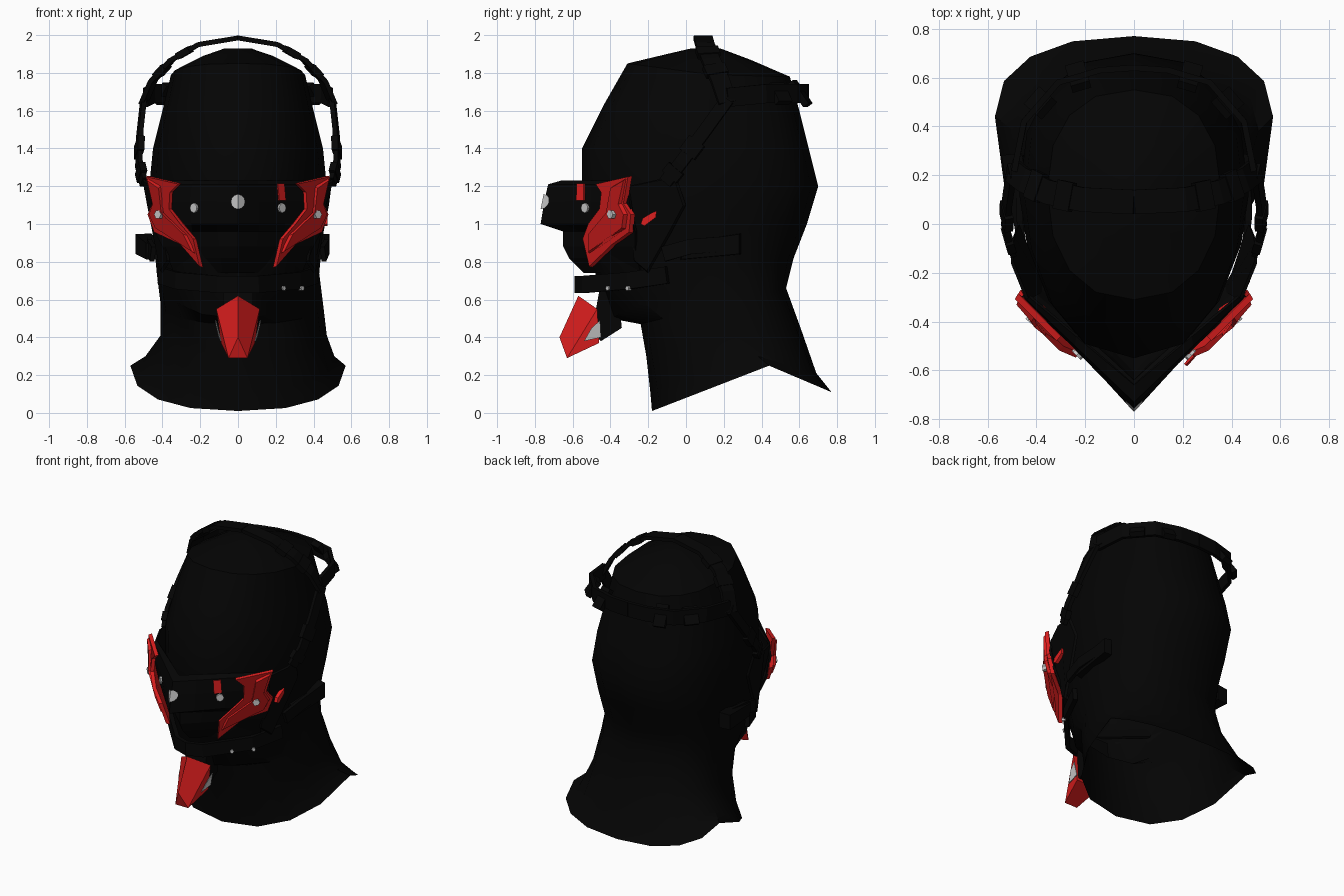
import bpy, bmesh, math
from mathutils import Vector

cube = bpy.data.objects.get("Cube")
if cube:
    bpy.data.objects.remove(cube, do_unlink=True)


def material(name, rgb):
    m = bpy.data.materials.new(name)
    m.use_nodes = True
    m.diffuse_color = (*rgb, 1)
    m.node_tree.nodes["Principled BSDF"].inputs["Base Color"].default_value = (*rgb, 1)
    return m


CLOTH = material("black cloth", (0.0012, 0.0012, 0.0012))
GEAR = material("black rubber", (0.0015, 0.0015, 0.0015))
RED = material("red armour", (0.72, 0.013, 0.013))
GREY = material("light grey metal", (0.6, 0.6, 0.6))


def build(name, verts, faces, mat):
    me = bpy.data.meshes.new(name)
    bm = bmesh.new()
    vs = [bm.verts.new(v) for v in verts]
    for f in faces:
        bm.faces.new([vs[i] for i in f])
    bmesh.ops.recalc_face_normals(bm, faces=bm.faces[:])
    bm.to_mesh(me)
    bm.free()
    me.materials.append(mat)
    ob = bpy.data.objects.new(name, me)
    bpy.context.scene.collection.objects.link(ob)
    return ob


def loft(name, rings, mat, caps=(True, True)):
    n = len(rings[0])
    faces = [(r * n + i, r * n + (i + 1) % n, (r + 1) * n + (i + 1) % n, (r + 1) * n + i)
             for r in range(len(rings) - 1) for i in range(n)]
    if caps[0]:
        faces.append(tuple(range(n)))
    if caps[1]:
        faces.append(tuple(range((len(rings) - 1) * n, len(rings) * n)))
    return build(name, [v for r in rings for v in r], faces, mat)


def plate(name, pts, push, mat, inset=1.0):
    """Polygon pushed along a vector; inset shrinks the outer face for a bevel."""
    pts = [Vector(p) for p in pts]
    c = sum(pts, Vector()) / len(pts)
    return loft(name, [pts, [c + (p - c) * inset + Vector(push) for p in pts]], mat)


def disc(name, pos, axis, r, depth, mat, sides=8):
    q = Vector(axis).to_track_quat('Z', 'Y')
    ring = [Vector(pos) + q @ Vector((r * math.cos(t * math.tau / sides),
            r * math.sin(t * math.tau / sides), 0)) for t in range(sides)]
    return plate(name, ring, Vector(axis).normalized() * depth, mat)


def strap(name, path, width, thick, mat, centre=(0, 0.1, 1.3), flat=False):
    """Flat band along a path, facing away from the head centre."""
    path = [Vector(p) for p in path]
    rings = []
    for i, p in enumerate(path):
        t = (path[min(i + 1, len(path) - 1)] - path[max(i - 1, 0)]).normalized()
        out = p - Vector(centre)
        if flat:
            out.z = 0
        out = (out - t * out.dot(t)).normalized()
        side = t.cross(out) * width / 2
        out *= thick / 2
        rings.append([p - side - out, p + side - out, p + side + out, p - side + out])
    return loft(name, rings, mat)


# Hood: x centre, y front, y widest, y back, half width, z front, z side, z back, face sharpness
hood_rows = [
    (0, -0.18, 0.44, 0.77, 0.57, 0.01, 0.25, 0.11, 0.85),
    (0.01, -0.19, 0.38, 0.69, 0.50, 0.12, 0.30, 0.21, 0.85),
    (0.03, -0.21, 0.25, 0.61, 0.44, 0.30, 0.41, 0.44, 0.85),
    (0.02, -0.24, 0.20, 0.53, 0.43, 0.47, 0.58, 0.66, 0.9),
    (0, -0.40, 0.12, 0.57, 0.43, 0.50, 0.74, 0.82, 1.2),
    (0, -0.50, 0.12, 0.64, 0.45, 0.80, 0.95, 1.00, 1.25),
    (0, -0.55, 0.12, 0.70, 0.47, 1.10, 1.20, 1.20, 1.25),
    (0, -0.55, 0.12, 0.65, 0.45, 1.40, 1.40, 1.40, 1.15),
    (0, -0.43, 0.12, 0.60, 0.40, 1.64, 1.60, 1.60, 1.0),
    (0, -0.31, 0.14, 0.55, 0.355, 1.85, 1.79, 1.78, 0.9),
    (0, -0.10, 0.14, 0.34, 0.20, 1.90, 1.88, 1.87, 0.85),
    (0, 0.03, 0.11, 0.18, 0.07, 1.93, 1.93, 1.93, 0.85)]


def hood_ring(xc, yf, yw, yb, hw, zf, zs, zb, sharp, n=16):
    ring = []
    for i in range(n):
        a = math.tau * i / n
        s, c = math.sin(a), math.cos(a)
        k = abs(c) ** (0.85 if c > 0 else sharp)
        x = xc + hw * math.copysign(abs(s) ** 0.85, s)
        y = yw + k * ((yb - yw) if c > 0 else (yf - yw))
        z = zs + k * ((zb if c > 0 else zf) - zs)
        ring.append(Vector((x, y, z)))
    return ring


hood = loft("hood", [hood_ring(*r) for r in hood_rows], CLOTH, (False, True))
bpy.context.view_layer.objects.active = hood
hood.select_set(True)
bpy.ops.object.shade_smooth_by_angle(angle=math.radians(35))
hood.select_set(False)

# Mask shell: z, ridge y, side x, side y
mask_rows = [(1.23, -0.66, 0.43, -0.30), (1.21, -0.73, 0.44, -0.31), (1.12, -0.75, 0.46, -0.30),
             (1.0, -0.77, 0.45, -0.28), (0.96, -0.65, 0.44, -0.27),
             (0.88, -0.65, 0.40, -0.27), (0.82, -0.62, 0.37, -0.26), (0.74, -0.54, 0.34, -0.24)]
cols = [-1, -0.55, -0.25, 0, 0.25, 0.55, 1]
mask_verts = [(f * sx, yc + (sy - yc) * abs(f), z) for z, yc, sx, sy in mask_rows for f in cols]
w = len(cols)
mask = build("mask_shell", mask_verts,
             [(r * w + i, r * w + i + 1, (r + 1) * w + i + 1, (r + 1) * w + i)
              for r in range(len(mask_rows) - 1) for i in range(w - 1)], GEAR)
mask.modifiers.new("thickness", 'SOLIDIFY').thickness = 0.015

# Jaw guard and chin filter
strap("jaw_guard", [(-0.41, -0.10, 0.73), (-0.32, -0.30, 0.70), (-0.10, -0.54, 0.68), (0, -0.575, 0.68),
                    (0.10, -0.54, 0.68), (0.32, -0.30, 0.70), (0.41, -0.10, 0.73)],
      0.09, 0.03, GEAR, (0, 0, 0.7), True)
plate("chin_block", [(-0.08, y, z) for y, z in
                     ((-0.46, 0.64), (-0.36, 0.66), (-0.34, 0.45), (-0.45, 0.38), (-0.50, 0.42))],
      (0.16, 0, 0), GEAR)
chin = [(0, -0.57, 0.62), (0, -0.67, 0.40)]
for s in (1, -1):
    chin += [(s * 0.115, -0.47, 0.55), (s * 0.05, -0.63, 0.29), (s * 0.09, -0.46, 0.37)]
build("chin_armour", chin, [(0, 1, 3, 2), (0, 1, 6, 5), (1, 3, 6), (2, 3, 4), (5, 6, 7),
                            (0, 2, 5), (2, 4, 7, 5), (3, 4, 7, 6)], RED)

# Cheek armour outline and the raised panel on it
outline = [(0.475, -0.285, 1.255), (0.30, -0.46, 1.215), (0.345, -0.43, 1.17), (0.35, -0.44, 1.08),
           (0.29, -0.50, 1.0), (0.22, -0.53, 0.92), (0.185, -0.495, 0.77), (0.29, -0.37, 0.89),
           (0.43, -0.28, 0.955), (0.465, -0.27, 1.05), (0.44, -0.31, 1.11)]
raised = [(0.475, -0.31, 1.245), (0.41, -0.385, 1.2), (0.395, -0.41, 1.06), (0.27, -0.51, 0.94),
          (0.22, -0.51, 0.84), (0.30, -0.40, 0.91), (0.43, -0.32, 0.975), (0.465, -0.31, 1.05),
          (0.445, -0.34, 1.11)]

for s, side in ((1, "left"), (-1, "right")):
    def mirror(pts):
        return [(s * x, y, z) for x, y, z in pts]

    plate(side + "_cheek_plate", mirror(outline), (s * 0.016, -0.02, 0), RED, 0.98)
    plate(side + "_cheek_ridge", mirror(raised), (s * 0.013, -0.016, 0), RED, 0.93)
    disc(side + "_cheek_bolt", (s * 0.41, -0.385, 1.05), (s * 0.65, -0.76, 0), 0.024, 0.025, GREY, 6)
    # Mask rivets and chin vents
    disc(side + "_mask_rivet", (s * 0.228, -0.53, 1.085), (s * 0.7, -0.7, 0), 0.026, 0.012, GREY)
    plate(side + "_chin_vent", mirror([(0.088, -0.54, 0.38), (0.108, -0.50, 0.45),
                                       (0.116, -0.455, 0.49), (0.098, -0.45, 0.40)]),
          (s * 0.005, 0, 0), GREY)
    # Ear guard between mask and straps
    plate(side + "_ear_guard", mirror([(0.43, -0.31, 1.2), (0.495, -0.15, 1.235), (0.49, -0.05, 1.25),
                                       (0.47, 0, 1.1), (0.44, -0.08, 0.95), (0.40, -0.2, 0.74),
                                       (0.36, -0.27, 0.8)]), (s * 0.012, -0.01, 0), GEAR, 0.96)
    # Harness straps
    crown = [(0.50, 0.22, 1.64), (0.45, 0.18, 1.76), (0.35, 0.13, 1.87), (0.21, 0.1, 1.95), (0, 0.09, 1.985)]
    back = [(0.49, 0.22, 1.67), (0.45, 0.42, 1.69), (0.31, 0.58, 1.69), (0.14, 0.63, 1.69), (0, 0.64, 1.69)]
    front = [(0.50, 0.22, 1.66), (0.52, 0.09, 1.48), (0.525, -0.03, 1.32), (0.50, -0.11, 1.22)]
    lower = [(0.45, -0.12, 0.84), (0.47, 0.02, 0.88), (0.465, 0.28, 0.90)]
    for label, path, width in (("crown", crown, 0.10), ("back", back, 0.10),
                               ("front", front, 0.07), ("lower", lower, 0.08)):
        strap(f"{side}_{label}_strap", mirror(path), width, 0.025, GEAR,
              flat=label in ("back", "lower"))
    # Buckles threaded on the straps
    for label, path, i, width in (("crown", crown, 1, 0.12), ("crown_top", crown, 2, 0.12),
                                  ("back", back, 1, 0.12), ("rear", back, 2, 0.15),
                                  ("front", front, 1, 0.10), ("ear", front, 2, 0.10)):
        a, b = (Vector(p) for p in mirror(path[i:i + 2]))
        strap(f"{side}_{label}_buckle", [a.lerp(b, 0.25), a.lerp(b, 0.7)], width, 0.036, GEAR)

# Side pouches, the right one flaring further out at the back
for side, front_x, back_x, reach in (("left", 0.41, 0.43, 0.055), ("right", -0.40, -0.46, -0.085)):
    plate(side + "_pouch", [(front_x, -0.03, 0.81), (back_x, 0.29, 0.84),
                            (back_x, 0.29, 0.95), (front_x, -0.04, 0.90)],
          (reach, 0, 0), GEAR, 0.95)

# Front valve folded over the mask ridge
valve = [(0, -0.762, 1.118)]
for i in range(12):
    a = math.tau * i / 12
    x, dz = 0.038 * math.cos(a), 0.04 * math.sin(a)
    valve.append((x, -0.762 + abs(x) + 0.2 * dz, 1.118 + dz))
build("front_valve", valve, [(0, i + 1, (i + 1) % 12 + 1) for i in range(12)], GREY)

# Jaw rivets, painted stripe and clasp on the left side only
for i, (x, y) in enumerate(((0.228, -0.40), (0.325, -0.295))):
    disc(f"jaw_rivet_{i}", (x, y, 0.66), (0.7, -0.7, 0), 0.013, 0.025, GREY, 6)
plate("mask_stripe", [(0.205, -0.572, 1.215), (0.24, -0.535, 1.215), (0.248, -0.535, 1.125),
                      (0.213, -0.575, 1.125)], (0.006, -0.007, 0), RED)
plate("strap_clasp", [(0.45, y, z) for y, z in
      ((-0.24, 1.0), (-0.23, 1.03), (-0.18, 1.06), (-0.155, 1.07), (-0.16, 1.035), (-0.22, 0.99))],
      (0.025, 0, 0), RED)
